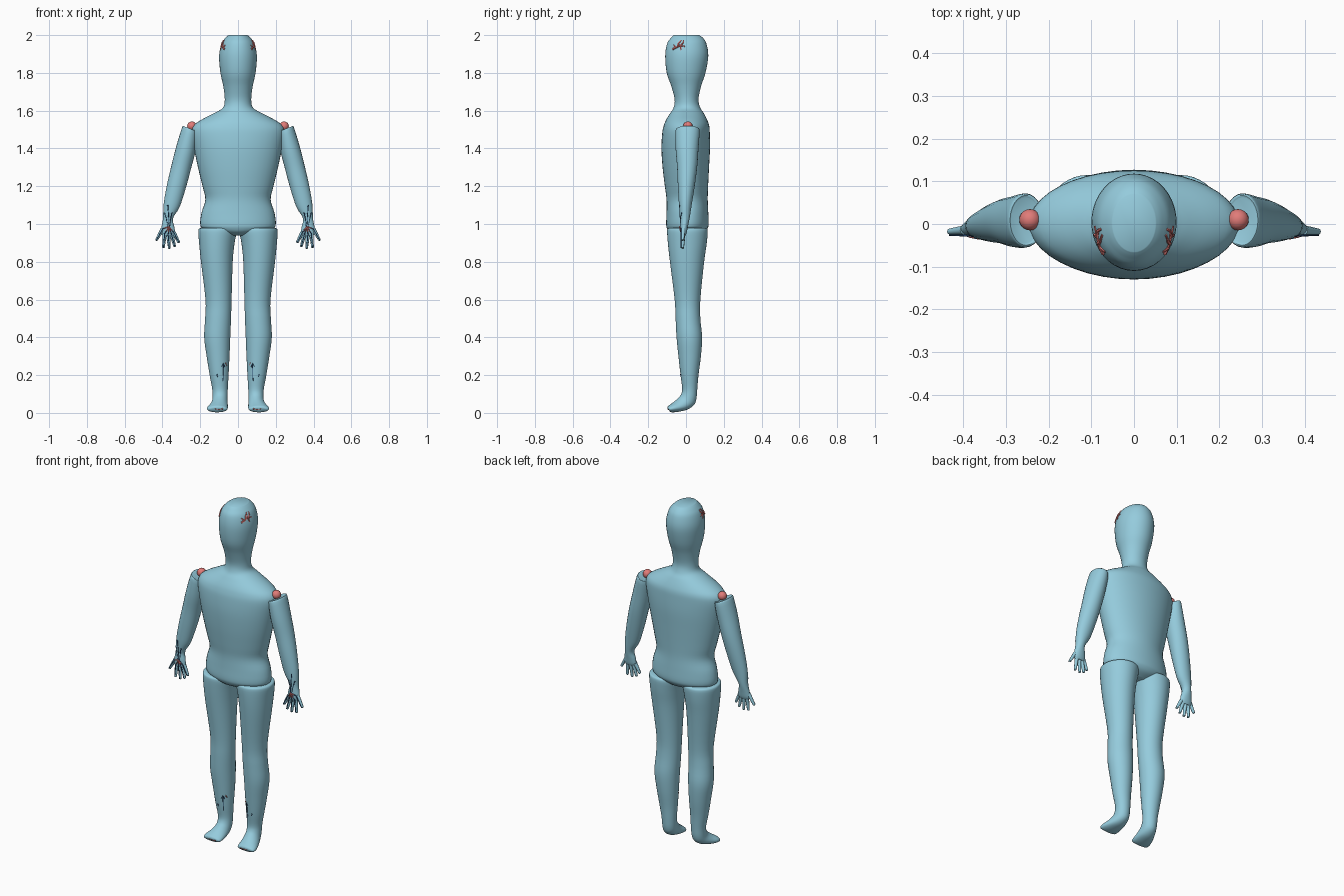
import bpy, bmesh
from math import sin, cos, pi, radians
from mathutils import Vector
from mathutils.bvhtree import BVHTree

cube = bpy.data.objects.get("Cube")
if cube:
    bpy.data.objects.remove(cube, do_unlink=True)


def make_material(name, colour):
    mat = bpy.data.materials.new(name)
    mat.use_nodes = True
    mat.diffuse_color = (*colour, 1)
    mat.node_tree.nodes["Principled BSDF"].inputs["Base Color"].default_value = (*colour, 1)
    return mat


SKIN = make_material("pale blue skin", (0.30, 0.60, 0.72))
RED = make_material("salmon red", (0.75, 0.20, 0.19))
NAVY = make_material("dark blue", (0.02, 0.07, 0.17))
parts = []


def finish(name, bm, mat):
    """Turn a bmesh into a named object with one colour."""
    bmesh.ops.recalc_face_normals(bm, faces=bm.faces)
    mesh = bpy.data.meshes.new(name)
    bm.to_mesh(mesh)
    bm.free()
    mesh.materials.append(mat)
    obj = bpy.data.objects.new(name, mesh)
    bpy.context.collection.objects.link(obj)
    parts.append(obj)
    return obj


def skin(name, rings, mat):
    """Bridge a row of closed rings and cap both ends."""
    bm = bmesh.new()
    loops = [[bm.verts.new(co) for co in ring] for ring in rings]
    n = len(loops[0])
    for low, high in zip(loops, loops[1:]):
        for i in range(n):
            j = (i + 1) % n
            bm.faces.new((low[i], low[j], high[j], high[i]))
    bm.faces.new(loops[0])
    bm.faces.new(loops[-1])
    return finish(name, bm, mat)


def smooth_path(sections, steps=4):
    """Resample sections along a Catmull-Rom spline."""
    rows = [Vector(s) for s in sections]
    rows = [rows[0], *rows, rows[-1]]
    result = []
    for a, b, c, d in zip(rows, rows[1:], rows[2:], rows[3:]):
        for k in range(steps):
            t = k / steps
            result.append(b + (c - a) * (t / 2)
                          + (a * 2 - b * 5 + c * 4 - d) * (t * t / 2)
                          + (b * 3 - a - c * 3 + d) * (t ** 3 / 2))
    return result + [rows[-1]]


def level(z, inner, outer, front, back, tilt=0):
    """A level oval section, optionally tilted sideways."""
    return (inner, outer, front, z, back, z, tilt)


def body(name, sections, side=1, sides=40):
    """Loft oval sections: inner x, outer x, front y z, back y z, tilt."""
    rings = []
    for x0, x1, yf, zf, yb, zb, tilt in smooth_path(sections):
        ring = []
        for i in range(sides):
            c, s = cos(2 * pi * i / sides), sin(2 * pi * i / sides)
            ring.append((side * ((x0 + x1) / 2 + c * (x1 - x0) / 2),
                         (yf + yb) / 2 + s * (yb - yf) / 2,
                         (zf + zb) / 2 + s * (zb - zf) / 2 + c * tilt))
        rings.append(ring)
    return skin(name, rings, SKIN)


def tube(name, points, radii, mat, sides=6):
    """A tapered round tube through a few points."""
    pts = [Vector(p) for p in points]
    rings = []
    for k, p in enumerate(pts):
        ahead = pts[min(k + 1, len(pts) - 1)] - pts[max(k - 1, 0)]
        u = ahead.orthogonal().normalized()
        if k and u.dot(prev) < 0:
            u = -u
        prev = u
        v = ahead.cross(u).normalized()
        r = radii[0] + (radii[-1] - radii[0]) * k / (len(pts) - 1)
        rings.append([p + (u * cos(2 * pi * i / sides) + v * sin(2 * pi * i / sides)) * r
                      for i in range(sides)])
    return skin(name, rings, mat)


def vessel(name, part, points, mat, side, from_side=False, radius=0.003):
    """Lay a thin tube on a part, projected from the front or the side."""
    tree = BVHTree.FromPolygons([v.co for v in part.data.vertices],
                                [p.vertices[:] for p in part.data.polygons])
    hits = []
    for a, z in points:
        if from_side:
            start, ray = Vector((side, a, z)), Vector((-side, 0, 0))
        else:
            start, ray = Vector((side * a, -1, z)), Vector((0, 1, 0))
        hit = tree.ray_cast(start, ray)[0]
        if hit:
            hits.append(hit)
    if len(hits) > 1:
        tube(name, hits, (radius, radius / 2), mat)


# Head, neck and trunk in one piece: height, half width, front, back
trunk = body("head_and_torso", [level(z, -w, w, f, b) for z, w, f, b in (
    (2.0, .05, -.065, .07), (1.985, .067, -.08, .09), (1.955, .087, -.1, .108),
    (1.89, .1, -.11, .118), (1.8, .093, -.102, .103), (1.73, .078, -.078, .08),
    (1.66, .07, -.06, .066), (1.615, .08, -.066, .076), (1.585, .13, -.085, .095),
    (1.55, .197, -.106, .113), (1.52, .236, -.118, .123), (1.48, .246, -.126, .126),
    (1.4, .233, -.13, .127), (1.3, .212, -.124, .122), (1.2, .188, -.112, .117),
    (1.13, .173, -.103, .115), (1.06, .193, -.103, .118), (1.0, .2, -.105, .12),
    (.975, .185, -.1, .113), (.955, .125, -.085, .095), (.938, .06, -.05, .06))])

for side, tag in ((1, "left"), (-1, "right")):
    # Leg running down into the forward-turned foot
    leg = body(tag + "_leg", [
        level(.978, .02, .2, -.093, .106), level(.965, .006, .21, -.1, .115),
        level(.9, .018, .206, -.096, .11), level(.8, .028, .196, -.085, .096),
        level(.6, .034, .172, -.06, .076), level(.5, .037, .174, -.055, .076),
        level(.4, .041, .179, -.05, .085), level(.3, .045, .166, -.04, .079),
        level(.2, .05, .15, -.029, .066), level(.13, .054, .137, -.02, .06),
        (.055, .135, -.025, .1, .055, .075, 0), (.055, .138, -.04, .08, .042, .042, 0),
        (.054, .15, -.06, .062, .008, .018, 0), (.054, .163, -.08, .047, -.04, .006, 0),
        (.058, .163, -.095, .036, -.075, .003, 0), (.07, .15, -.098, .026, -.086, .008, 0)], side)

    # Arm from the open shoulder to the palm
    arm = body(tag + "_arm", [
        level(1.503, .222, .288, -.045, .062, .014), level(1.495, .212, .297, -.055, .072, .014),
        level(1.4, .225, .326, -.055, .066, .014), level(1.3, .25, .352, -.047, .059, .012),
        level(1.2, .277, .375, -.043, .046, .012), level(1.1, .309, .393, -.037, .03, .01),
        level(1.03, .344, .397, -.03, .019), level(.985, .337, .405, -.03, .01),
        level(.955, .334, .408, -.028, .004), level(.94, .343, .4, -.024, -.002)], side, 24)

    # Shoulder joint ball
    bm = bmesh.new()
    bmesh.ops.create_uvsphere(bm, u_segments=20, v_segments=12, radius=.025)
    bmesh.ops.translate(bm, verts=bm.verts, vec=(side * .244, .01, 1.518))
    finish(tag + "_shoulder_joint", bm, RED)

    # Spread fingers with a vessel along each one
    fingers = {"little": (.34, .955, .312, .9), "ring": (.353, .95, .334, .878),
               "middle": (.37, .945, .363, .868), "index": (.388, .95, .395, .872),
               "thumb": (.398, .975, .434, .912)}
    for label, (x0, z0, x1, z1) in fingers.items():
        base, tip = Vector((side * x0, -.014, z0)), Vector((side * x1, -.018, z1))
        end = base.lerp(tip, .95)
        tube(f"{tag}_{label}_finger", (base, base.lerp(tip, .5), end), (.011, .007), SKIN, 10)
        tube(f"{tag}_{label}_fingertip", (end, tip), (.007, .003), SKIN, 10)
        lift = Vector((0, -.012, 0))
        wrist = Vector((side * .365, -.03, .985))
        tube(f"{tag}_{label}_vessel", (wrist, base + lift, end + lift * .7), (.004, .002), NAVY)
        tube(f"{tag}_{label}_artery", (wrist + lift * .2, wrist.lerp(base + lift * 1.3, .7)),
             (.004, .002), RED)

    # Forearm vessels
    for path in (((.372, 1.1), (.368, 1.05), (.364, .98)),
                 ((.388, 1.06), (.38, 1.03), (.368, .97)),
                 ((.35, 1.06), (.358, 1.02), (.362, .97))):
        vessel(tag + "_forearm_vessel", arm, path, NAVY, side)

    # Shin vessels
    for path in (((.078, .26), (.078, .21), (.08, .17)), ((.07, .245), (.078, .262), (.086, .245)),
                 ((.112, .205), (.108, .19))):
        vessel(tag + "_shin_vessel", leg, path, NAVY, side)
    vessel(tag + "_shin_artery", leg, ((.066, .265), (.06, .25)), RED, side)
    vessel(tag + "_toe_artery", leg, ((.08, .022), (.1, .018), (.125, .022)), RED, side)

    # Branching vessels at the temple
    for path in (((-.07, 1.925), (-.05, 1.935), (-.03, 1.945), (-.005, 1.94)),
                 ((-.045, 1.937), (-.04, 1.955), (-.025, 1.972)),
                 ((-.03, 1.945), (-.015, 1.96), (-.012, 1.972)),
                 ((-.055, 1.932), (-.065, 1.948)), ((-.03, 1.945), (-.025, 1.92))):
        vessel(tag + "_temple_artery", trunk, path, RED, side, True, .006)

# Smooth shading that keeps the cap rims crisp
bpy.ops.object.select_all(action="DESELECT")
for obj in parts:
    obj.select_set(True)
bpy.context.view_layer.objects.active = trunk
bpy.ops.object.shade_smooth_by_angle(angle=radians(50))
